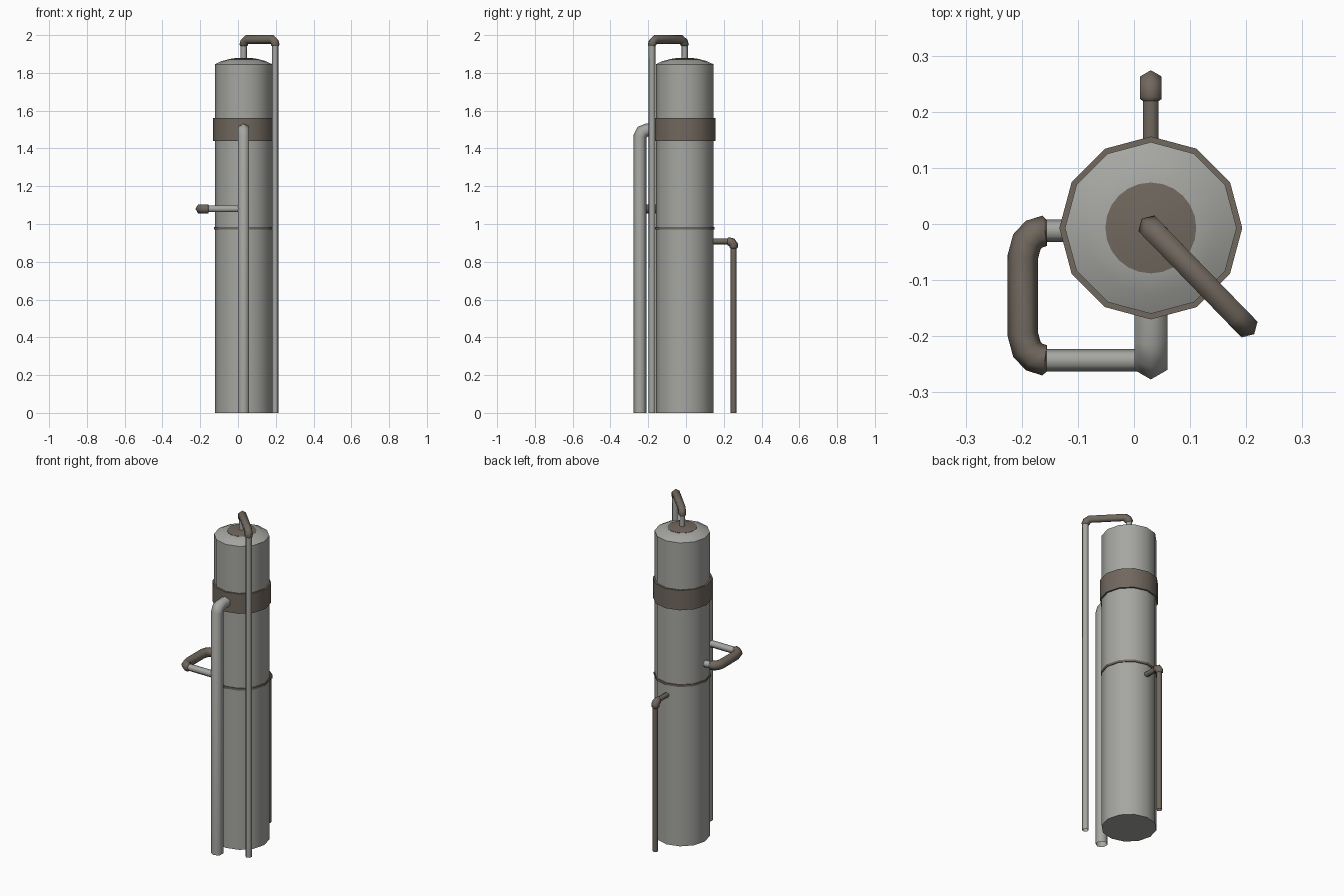
import bpy, bmesh, math
from mathutils import Vector

if "Cube" in bpy.data.objects:
    bpy.data.objects.remove(bpy.data.objects["Cube"])

CX, CY = 0.03, -0.007


def material(name, rgb):
    m = bpy.data.materials.new(name)
    m.diffuse_color = (*rgb, 1)
    m.use_nodes = True
    m.node_tree.nodes["Principled BSDF"].inputs["Base Color"].default_value = m.diffuse_color
    return m


GRAY = material("pale steel", (0.38, 0.38, 0.36))
BROWN = material("brown metal", (0.165, 0.138, 0.112))


def finish(name, bm, mats, angle):
    bmesh.ops.recalc_face_normals(bm, faces=bm.faces)
    me = bpy.data.meshes.new(name)
    bm.to_mesh(me)
    bm.free()
    ob = bpy.data.objects.new(name, me)
    bpy.context.collection.objects.link(ob)
    for m in mats:
        me.materials.append(m)
    bpy.ops.object.select_all(action='DESELECT')
    bpy.context.view_layer.objects.active = ob
    ob.select_set(True)
    bpy.ops.object.shade_smooth_by_angle(angle=math.radians(angle))
    return ob


def bridge(bm, rings, mat=0):
    n = len(rings[0])
    for a, b in zip(rings, rings[1:]):
        for i in range(n):
            j = (i + 1) % n
            bm.faces.new((a[i], a[j], b[j], b[i])).material_index = mat


def lathe(name, profile, mats, sides=12, caps=True):
    bm = bmesh.new()
    rings = [[bm.verts.new((CX + r * math.cos(2 * math.pi * i / sides),
                            CY + r * math.sin(2 * math.pi * i / sides), z))
              for i in range(sides)] for r, z in profile]
    bridge(bm, rings)
    if caps:
        bm.faces.new(rings[0])
        bm.faces.new(rings[-1])
    return finish(name, bm, mats, 35)


def pipe(name, points, normal, r, mat, taper=None, sides=6):
    """Sweep a polygon along a path lying in the plane with the given normal."""
    bm = bmesh.new()
    pts = [Vector(p) for p in points]
    n = Vector(normal).normalized()
    rings = []
    for k, p in enumerate(pts):
        d0 = (p - pts[k - 1]).normalized() if k else (pts[1] - p).normalized()
        d1 = (pts[k + 1] - p).normalized() if k < len(pts) - 1 else d0
        t = (d0 + d1).normalized()
        b = t.cross(n)
        mitre = 1 / max(t.dot(d0), 0.5)
        rad = taper if taper and k in (0, len(pts) - 1) else r
        ring = []
        for i in range(sides):
            a = 2 * math.pi * i / sides
            ring.append(bm.verts.new(p + b * math.cos(a) * rad * mitre + n * math.sin(a) * rad))
        rings.append(ring)
    bridge(bm, rings)
    return finish(name, bm, [mat], 62)


# Main column with shallow dome and brown crown
lathe("column", [(0.153, 0), (0.153, 1.845), (0.118, 1.862), (0.08, 1.872)], [GRAY])
lathe("dome_crown", [(0.081, 1.868), (0.081, 1.873), (0.03, 1.88)], [BROWN], 24)

# Bands around the column
lathe("upper_band", [(0.153, 1.44), (0.163, 1.44), (0.163, 1.56), (0.153, 1.56)], [BROWN], caps=False)
lathe("middle_ring", [(0.153, 0.97), (0.158, 0.97), (0.158, 0.983), (0.153, 0.983)], [BROWN], caps=False)

# Thick front riser
FY = -0.243
pipe("front_riser", [(CX, FY, 0), (CX, FY, 1.465), (CX, FY + 0.012, 1.488),
                     (CX, FY + 0.035, 1.497), (CX, -0.13, 1.5)], (1, 0, 0), 0.034, GRAY)

# Side loop at mid height
LZ, LX = 1.08, -0.198
pipe("loop_stub_back", [(-0.165, -0.012, LZ), (-0.1, -0.012, LZ)], (0, 0, 1), 0.02, GRAY)
pipe("loop_stub_front", [(-0.165, FY, LZ), (0.03, FY, LZ)], (0, 0, 1), 0.02, GRAY)
half = [(-0.156, 0), (-0.159, 0), (-0.178, 0.006), (-0.191, 0.02), (LX, 0.046)]
loop = [(x, -0.012 - d, LZ) for x, d in half] + [(x, FY + d, LZ) for x, d in reversed(half)]
pipe("loop_bend", loop, (0, 0, 1), 0.027, BROWN, taper=0.02)

# Overhead line from the dome down to the ground at front right
DX, DY = 0.198, -0.18
pipe("top_outlet", [(CX, CY, 1.87), (CX, CY, 1.955)], (1, 1, 0), 0.017, GRAY)
pipe("corner_downpipe", [(DX, DY, 0), (DX, DY, 1.955)], (1, 1, 0), 0.018, GRAY)


def along(f, z):
    return (CX + (DX - CX) * f, CY + (DY - CY) * f, z)


bend = [(0, 1.942), (0, 1.948), (0.03, 1.966), (0.1, 1.977)]
over = [along(f, z) for f, z in bend] + [along(1 - f, z) for f, z in reversed(bend)]
pipe("overhead_bend", over, (1, 1, 0), 0.023, BROWN, taper=0.018)

# Thin back drain pipe
BY, BZ = 0.252, 0.908
pipe("drain_arm", [(CX, 0.12, BZ), (CX, 0.23, BZ)], (1, 0, 0), 0.016, BROWN)
pipe("drain_elbow", [(CX, 0.219, BZ), (CX, 0.224, BZ), (CX, 0.243, BZ - 0.005),
                     (CX, BY, BZ - 0.018), (CX, BY, 0.876), (CX, BY, 0.871)],
     (1, 0, 0), 0.022, BROWN, taper=0.016)
pipe("drain_downpipe", [(CX, BY, 0), (CX, BY, 0.885)], (1, 0, 0), 0.016, BROWN)
